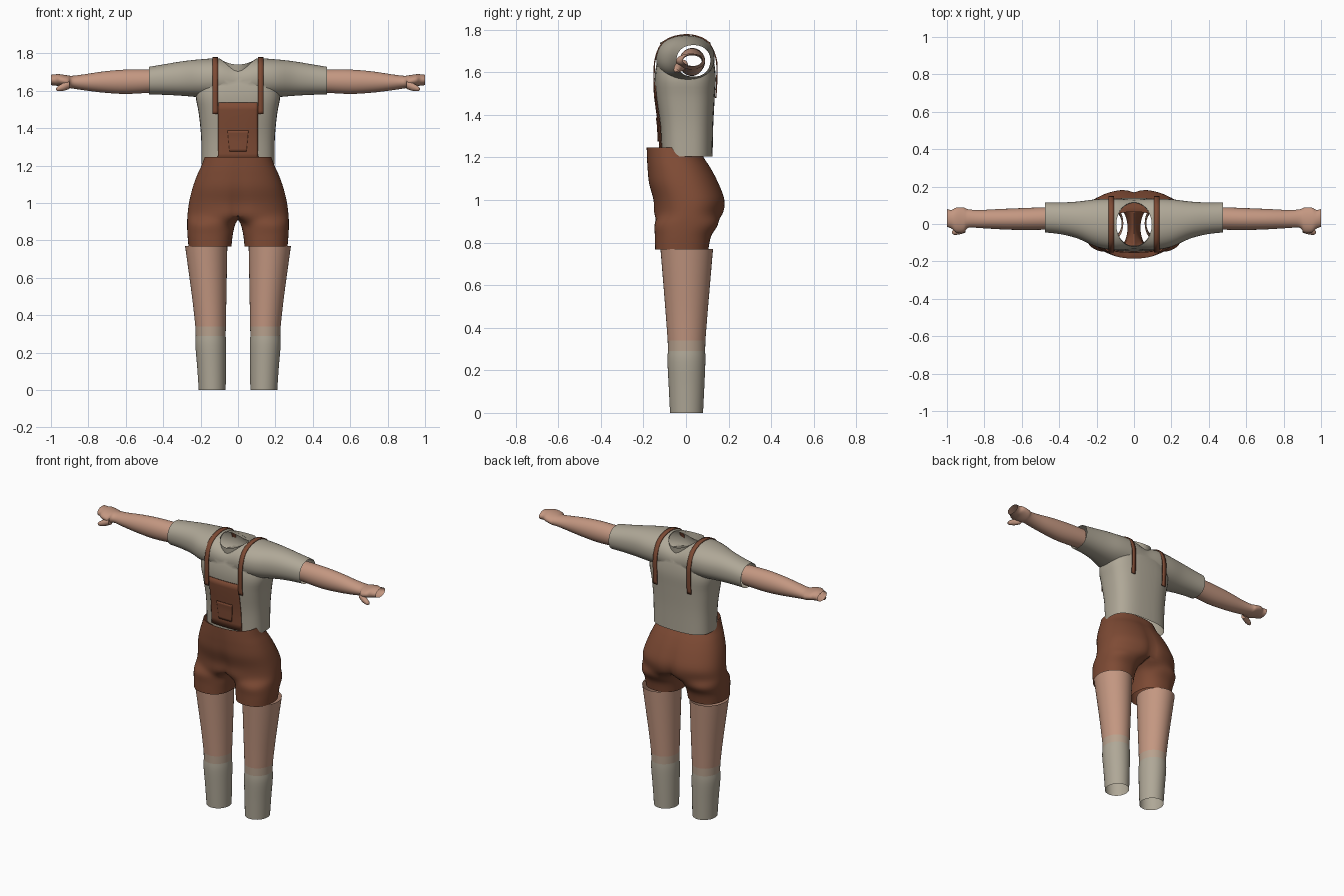
import bpy, bmesh
from math import sin, cos, pi, radians
from mathutils import Vector as V

if "Cube" in bpy.data.objects:
    bpy.data.objects.remove(bpy.data.objects["Cube"])


def material(name, rgb):
    m = bpy.data.materials.new(name)
    m.diffuse_color = (*rgb, 1)
    m.use_nodes = True
    m.node_tree.nodes["Principled BSDF"].inputs["Base Color"].default_value = m.diffuse_color
    return m


CLOTH = material("cream cloth", (0.43, 0.39, 0.31))
SKIN = material("skin", (0.55, 0.31, 0.22))
BLEND = material("sock edge", (0.48, 0.36, 0.27))
BROWN = material("brown cloth", (0.21, 0.07, 0.035))


def power(v, n):
    return (abs(v) ** (2 / n)) * (1 if v >= 0 else -1)


def densify(rows, k=4):
    """Catmull-Rom interpolation between rows of points."""
    out = []
    for i in range(len(rows) - 1):
        quad = [rows[max(0, i - 1)], rows[i], rows[i + 1], rows[min(len(rows) - 1, i + 2)]]
        for j in range(k):
            t = j / k
            out.append([0.5 * (2 * b + (c - a) * t + (2 * a - 5 * b + 4 * c - d) * t * t
                               + (3 * b - a - 3 * c + d) * t ** 3) for a, b, c, d in zip(*quad)])
    return out + [rows[-1]]


def ring(axis, pos, a0, a1, b0, b1, n=2, sides=40):
    """Superellipse across x/y (axis z) or y/z (axis x)."""
    pts = []
    for i in range(sides):
        t = 2 * pi * i / sides
        a = (a0 + a1) / 2 + (a1 - a0) / 2 * power(cos(t), n)
        b = (b0 + b1) / 2 + (b1 - b0) / 2 * power(sin(t), n)
        pts.append(V((a, b, pos)) if axis == "z" else V((pos, a, b)))
    return pts


def build(name, verts, faces, mat, mirror=False, thick=0):
    me = bpy.data.meshes.new(name)
    me.from_pydata(verts, [], faces)
    bm = bmesh.new()
    bm.from_mesh(me)
    bmesh.ops.recalc_face_normals(bm, faces=bm.faces)
    bm.to_mesh(me)
    bm.free()
    ob = bpy.data.objects.new(name, me)
    bpy.context.collection.objects.link(ob)
    me.materials.append(mat)
    if thick:
        s = ob.modifiers.new("thickness", "SOLIDIFY")
        s.thickness, s.offset = thick, 0
    if mirror:
        ob.modifiers.new("mirror", "MIRROR")
    return ob


def loft(name, rows, mat, closed=True, caps=False, **kw):
    n = len(rows[0])
    verts = [p for r in rows for p in r]
    faces = [(i * n + j, i * n + (j + 1) % n, (i + 1) * n + (j + 1) % n, (i + 1) * n + j)
             for i in range(len(rows) - 1) for j in range(n if closed else n - 1)]
    if caps:
        faces += [tuple(range(n)), tuple(range(len(verts) - n, len(verts)))]
    return build(name, verts, faces, mat, **kw)


# Shirt: torso tube joined with a sleeve tube, then opened at every end
TORSO = [(1.205, .195, -.115, .125), (1.35, .197, -.122, .128), (1.48, .21, -.14, .135),
         (1.57, .225, -.147, .14), (1.64, .205, -.138, .133), (1.69, .15, -.12, .12)]
SLEEVE = [(0, -.135, .13, 1.55, 1.75), (.1, -.14, .135, 1.56, 1.772), (.2, -.122, .132, 1.565, 1.768),
          (.3, -.078, .12, 1.573, 1.757), (.39, -.055, .115, 1.578, 1.742), (.475, -.045, .115, 1.58, 1.728)]
shirt = loft("shirt", densify([ring("z", z, -r, r, a, b, 2.8) for z, r, a, b in TORSO]), CLOTH, caps=True)
full = [(-s[0], *s[1:]) for s in SLEEVE[:0:-1]] + SLEEVE
sleeves = loft("sleeve_helper", densify([ring("x", *s, n=2.2) for s in full]), CLOTH, caps=True)
neck = loft("neck_cutter", [ring("z", z, -.095, .095, -.118, .112) for z in (1.5, 2.0)], CLOTH, caps=True)
bpy.context.view_layer.objects.active = shirt
for helper, op in ((sleeves, "UNION"), (neck, "DIFFERENCE")):
    b = shirt.modifiers.new(op, "BOOLEAN")
    b.object, b.operation, b.solver = helper, op, "EXACT"
    bpy.ops.object.modifier_apply(modifier=b.name)
    helper.hide_render = True
for helper in (sleeves, neck):
    bpy.data.objects.remove(helper)
bm = bmesh.new()
bm.from_mesh(shirt.data)


def is_cap(f):
    c = [v.co for v in f.verts]
    return (all(p.z < 1.2055 for p in c) or all(abs(p.x) > .4745 for p in c)
            or all(p.z > 1.45 and (p.x / .095) ** 2 + ((p.y + .003) / .115) ** 2 < 1.02 for p in c))


bmesh.ops.delete(bm, geom=[f for f in bm.faces if is_cap(f)], context="FACES")
bm.to_mesh(shirt.data)
bm.free()

# Collar band
angles = [2 * pi * i / 48 for i in range(48)]
loft("collar", [[V((k * .095 * cos(t), -.003 + k * .115 * sin(t), z + dz * cos(t) ** 2)) for t in angles]
                for k, z, dz in ((1.0, 1.695, .07), (1.03, 1.74, .03))], CLOTH)

# Arms and open hands
ARM = [(.46, -.03, .09, 1.59, 1.714), (.6, -.032, .085, 1.583, 1.713), (.72, -.028, .08, 1.59, 1.703),
       (.82, -.022, .075, 1.602, 1.688), (.885, -.02, .078, 1.612, 1.68), (.91, -.045, .088, 1.615, 1.682),
       (.95, -.045, .088, 1.625, 1.688), (.975, -.025, .075, 1.627, 1.688), (1.0, -.015, .08, 1.63, 1.685)]
loft("arm", densify([ring("x", *a) for a in ARM]), SKIN, mirror=True)
THUMB = [(.9, -.045, .01, 1.61, 1.66), (.93, -.055, -.015, 1.6, 1.645), (.962, -.058, -.03, 1.597, 1.625),
         (.972, -.05, -.038, 1.603, 1.615)]
loft("thumb", densify([ring("x", *a, sides=14) for a in THUMB]), SKIN, mirror=True, caps=True)

# Legs: sock, soft colour edge, bare leg
LEG = [(0, .066, .21, -.075, .08), (.12, .064, .218, -.081, .086), (.24, .063, .228, -.087, .091),
       (.29, .066, .226, -.085, .09), (.34, .065, .228, -.086, .091), (.5, .062, .246, -.098, .104),
       (.77, .057, .283, -.12, .127)]
for name, a, b, mat in (("sock", 0, 4, CLOTH), ("sock_edge", 3, 5, BLEND), ("leg", 4, 7, SKIN)):
    loft(name, densify([ring("z", *r) for r in LEG[a:b]]), mat, mirror=True)

# Shorts: half of the pelvis splits into one leg, then mirrored
N, M = 33, 11
LEGS = [(.768, .035, .265, -.145, .105, 145), (.83, .028, .27, -.146, .118, 143), (.885, .015, .272, -.148, .15, 138)]
PELVIS = [(.935, .27, -.152, .175, .14), (1.0, .262, -.156, .184, .09), (1.08, .243, -.177, .155, .05),
          (1.15, .218, -.183, .118, .03), (1.2, .195, -.185, .085, .02), (1.247, .178, -.185, .065, 0)]
outer, inner = [], []
for z, x0, x1, y0, y1, half in LEGS:
    def spot(deg):
        t = radians(deg)
        return V(((x0 + x1) / 2 + (x1 - x0) / 2 * power(cos(t), 2.3),
                  (y0 + y1) / 2 + (y1 - y0) / 2 * power(sin(t), 2.3), z))
    outer.append([spot(-half + 2 * half * i / (N - 1)) for i in range(N)])
    inner.append([spot(half + (360 - 2 * half) * (i + 1) / (M + 1)) for i in range(M)])
for z, rx, y0, y1, dip in PELVIS:
    row = []
    for i in range(N):
        t = -pi / 2 + pi * i / (N - 1)
        x = rx * power(max(0, cos(t)), 2.3)
        s = power(sin(t), 2.3) * (1 - dip * max(0, 1 - x / .08) ** 2)
        row.append(V((x, (y0 + y1) / 2 + (y1 - y0) / 2 * s, z)))
    outer.append(row)
front, back = outer[3][0], outer[3][-1]
inner.append([back.lerp(front, (i + 1) / (M + 1)) - V((0, 0, .025 * sin(pi * (i + 1) / (M + 1)))) for i in range(M)])
outer, inner = densify(outer), densify(inner)
verts = [V((max(0, p.x), p.y, p.z)) for r in outer + inner for p in r]
base = len(outer) * N


def index(i, j):
    j %= N + M
    return i * N + j if j < N else base + i * M + j - N


faces = []
for i in range(len(outer) - 1):
    for j in range(N + M if i < len(inner) - 1 else N - 1):
        faces.append((index(i, j), index(i, j + 1), index(i + 1, j + 1), index(i + 1, j)))
build("shorts", verts, faces, BROWN, mirror=True)


# Bib and pocket: sheets that follow the chest
def chest_y(x, z):
    for (z0, *a), (z1, *b) in zip(TORSO, TORSO[1:]):
        if z <= z1:
            break
    rx, y0, y1 = [p + (q - p) * (z - z0) / (z1 - z0) for p, q in zip(a, b)]
    return (y0 + y1) / 2 - (y1 - y0) / 2 * (1 - abs(x / rx) ** 2.8) ** (1 / 2.8)


def sheet(name, z0, z1, w0, w1, off):
    rows = []
    for i in range(9):
        z, w = z0 + (z1 - z0) * i / 8, w0 + (w1 - w0) * i / 8
        rows.append([V((w * k / 8, chest_y(w * k / 8, z) - off, z)) for k in range(-8, 9)])
    loft(name, rows, BROWN, closed=False, thick=.005)


sheet("bib", 1.225, 1.537, .108, .105, .007)
sheet("pocket", 1.275, 1.388, .045, .056, .012)

# Straps over the shoulders
PATH = [(-.146, 1.475), (-.15, 1.57), (-.143, 1.67), (-.1, 1.748), (0, 1.777),
        (.095, 1.75), (.14, 1.67), (.145, 1.58), (.14, 1.48)]
loft("strap", densify([[V((x, y, z)) for x in (.107, .135)] for y, z in PATH]), BROWN,
     closed=False, thick=.006, mirror=True)

# Smooth shading with crisp edges
bpy.ops.object.select_all(action="SELECT")
bpy.context.view_layer.objects.active = shirt
bpy.ops.object.shade_smooth_by_angle(angle=radians(40))
